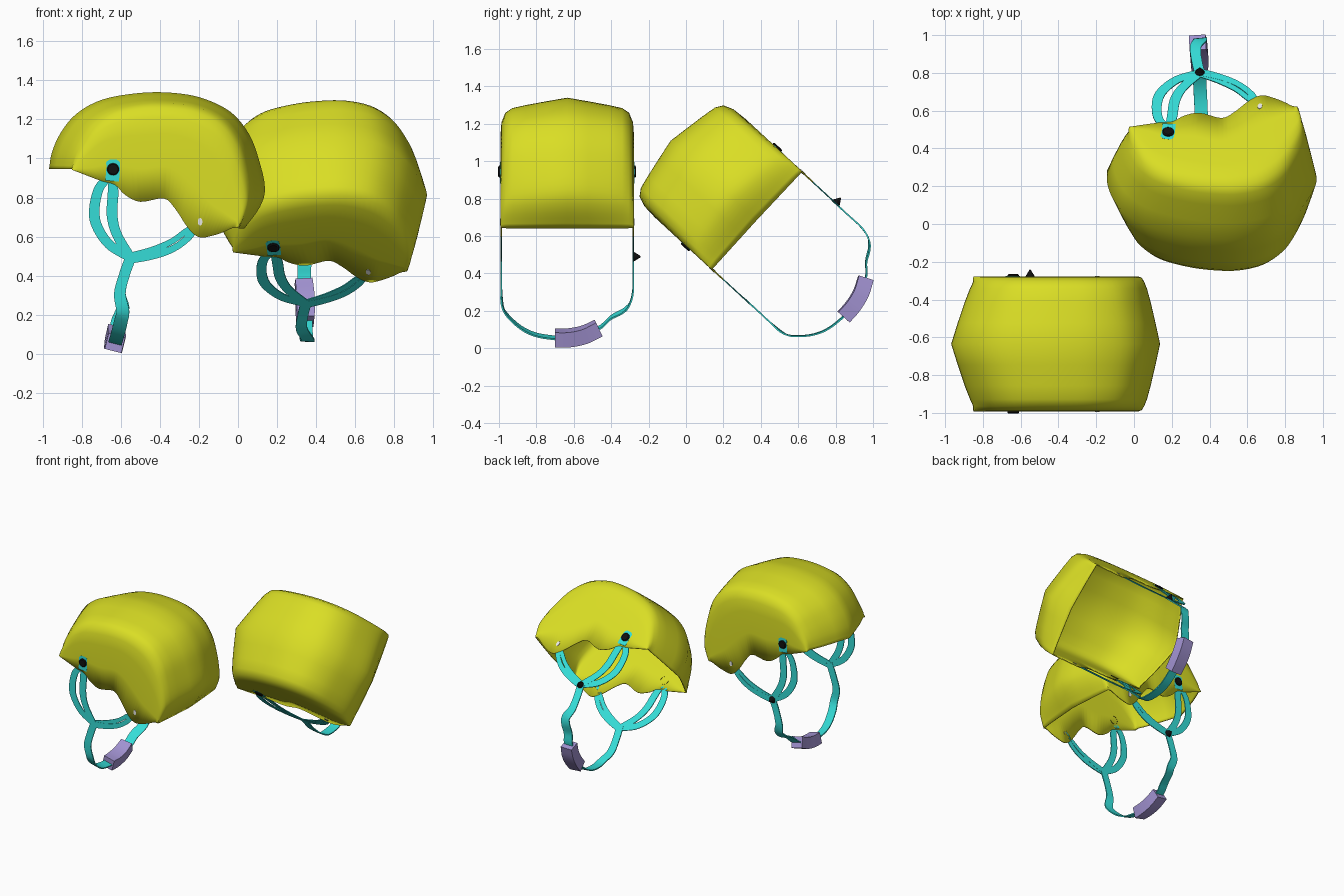
import bpy, math
from mathutils import Vector, Matrix

if "Cube" in bpy.data.objects:
    bpy.data.objects.remove(bpy.data.objects["Cube"])

def material(name, rgb):
    m = bpy.data.materials.new(name)
    m.diffuse_color = (*rgb, 1)
    m.use_nodes = True
    m.node_tree.nodes["Principled BSDF"].inputs["Base Color"].default_value = m.diffuse_color
    return m

YELLOW = material("yellow shell", (0.70, 0.73, 0.018))
CYAN = material("cyan webbing", (0.035, 0.72, 0.68))
LILAC = material("lilac buckle", (0.36, 0.29, 0.64))
BLACK = material("black fittings", (0.005, 0.005, 0.005))
WHITE = material("white eyelet", (0.9, 0.9, 0.88))

# Two placements of the same helmet: upright, and tipped over on its side
UPRIGHT = Matrix.Translation((0, -0.635, 0))
TIPPED = (Matrix.Translation((0.18, 0.002, 0.555))
          @ Matrix.Rotation(math.radians(47.3), 4, 'X')
          @ Matrix.Rotation(math.radians(-10), 4, 'Y')
          @ Matrix.Translation((0.64, 0.35, -0.95)))

def place(name, verts, faces, mat, angle=40, thickness=0):
    me = bpy.data.meshes.new(name)
    me.from_pydata([tuple(v) for v in verts], [], faces)
    me.materials.append(mat)
    me.polygons.foreach_set("use_smooth", [True] * len(me.polygons))
    me.set_sharp_from_angle(angle=math.radians(angle))
    for tag, mtx in (("upright", UPRIGHT), ("tipped", TIPPED)):
        ob = bpy.data.objects.new(f"{name}_{tag}", me)
        bpy.context.collection.objects.link(ob)
        ob.matrix_world = mtx
        if thickness:
            mod = ob.modifiers.new("shell thickness", 'SOLIDIFY')
            mod.thickness, mod.offset = thickness, -1

def spline(points, steps):
    """Catmull-Rom curve through points of any dimension."""
    p = [Vector(q) for q in points]
    p = [2 * p[0] - p[1]] + p + [2 * p[-1] - p[-2]]
    out = []
    for i in range(1, len(p) - 2):
        a, b, c, d = p[i - 1:i + 3]
        for k in range(steps):
            t = k / steps
            out.append(0.5 * (2 * b + (c - a) * t + (2 * a - 5 * b + 4 * c - d) * t * t
                              + (3 * b - a - 3 * c + d) * t ** 3))
    return out + [p[-2]]

def ribbon(name, path, widths, thick, mat, steps=6):
    """Flat band along a path, facing outwards round the head."""
    pts = spline(path, steps)
    n = len(pts)
    verts, faces = [], []
    for i, p in enumerate(pts):
        t = (pts[min(i + 1, n - 1)] - pts[max(i - 1, 0)]).normalized()
        drop = min(0, p.z - 0.35)
        nrm = Vector((0.25 * drop, p.y, drop))
        nrm = (nrm - t * nrm.dot(t)).normalized()
        side = t.cross(nrm)
        f = i / (n - 1) * (len(widths) - 1)
        k = min(int(f), len(widths) - 2)
        w = (widths[k] + (widths[k + 1] - widths[k]) * (f - k)) / 2
        h = thick / 2
        verts += [p + side * w + nrm * h, p - side * w + nrm * h,
                  p - side * w - nrm * h, p + side * w - nrm * h]
        if i:
            a = 4 * i - 4
            faces += [(a + j, a + (j + 1) % 4, a + 4 + (j + 1) % 4, a + 4 + j) for j in range(4)]
    faces += [(3, 2, 1, 0), (4 * n - 4, 4 * n - 3, 4 * n - 2, 4 * n - 1)]
    place(name, verts, faces, mat)

def stud(name, x, z, s, rings, mat, sides=20, stretch=1):
    """Turned fitting on the side of the helmet; rings are (radius, height)."""
    verts, faces = [], []
    for r, h in rings:
        for k in range(sides):
            a = 2 * math.pi * k / sides
            verts.append((x + r * math.cos(a), s * (0.348 + h), z + r * stretch * math.sin(a)))
    for i in range(len(rings) - 1):
        for k in range(sides):
            l, a, b = (k + 1) % sides, i * sides, (i + 1) * sides
            f = (a + k, b + k, b + l, a + l)
            faces.append(f if s > 0 else f[::-1])
    top = [(len(rings) - 1) * sides + k for k in range(sides)]
    faces.append(top[::-1] if s > 0 else top)
    place(name, verts, faces, mat)

# Shell stations from brim to nape: crown line, shoulder line, lower side edge (x, z each)
STATIONS = [
    (-.96, .945, -.845, .945, -.85, .942), (-.945, 1.03, -.83, 1.01, -.78, .915),
    (-.90, 1.13, -.79, 1.09, -.70, .885), (-.82, 1.225, -.73, 1.17, -.63, .865),
    (-.69, 1.295, -.63, 1.235, -.58, .815), (-.50, 1.328, -.48, 1.265, -.50, .778),
    (-.33, 1.328, -.34, 1.265, -.38, .795), (-.18, 1.30, -.21, 1.245, -.32, .74),
    (-.04, 1.23, -.09, 1.185, -.26, .65), (.05, 1.12, -.01, 1.08, -.20, .597),
    (.10, .99, .03, .95, -.13, .605), (.13, .85, .05, .82, -.07, .625),
    (.105, .755, .04, .74, -.03, .643), (.025, .645, 0, .645, -.01, .645)]
SECTION = [(0, 0, 0), (.3, 0, .11), (.62, 0, .22), (.86, 0, .29), (1, .03, .325),
           (1, .13, .344), (1, .3, .35), (1, .65, .35), (1, 1, .35)]
SECTION = [(a, b, -y) for a, b, y in SECTION[:0:-1]] + SECTION
verts, faces, m = [], [], len(SECTION)
rows = spline(STATIONS, 4)
for r in rows:
    crown, shoulder, edge = Vector(r[0:2]), Vector(r[2:4]), Vector(r[4:6])
    for a, b, y in SECTION:
        q = crown.lerp(shoulder, a).lerp(edge, b)
        verts.append((q.x, y, q.y))
for i in range(len(rows) - 1):
    for j in range(m - 1):
        a = i * m + j
        faces.append((a, a + m, a + m + 1, a + 1)[::-1])
place("helmet_shell", verts, faces, YELLOW, angle=60, thickness=0.008)

# Straps and fittings on both sides
for s, side in ((-1, "near"), (1, "far")):
    def flat(points, y=0.355):
        return [(x, s * y, z) for x, z in points]
    ribbon(f"strap_tab_{side}", flat([(-.64, .995), (-.64, .98), (-.64, .94), (-.645, .885)]),
           [.035, .07, .07, .07], .007, CYAN)
    ribbon(f"front_strap_{side}", flat([(-.655, .91), (-.71, .85), (-.735, .75), (-.725, .66),
           (-.66, .56), (-.55, .49)], .353), [.04, .05, .055, .05, .045], .006, CYAN)
    ribbon(f"middle_strap_{side}", flat([(-.64, .91), (-.64, .82), (-.645, .71), (-.62, .61),
           (-.55, .49)], .354), [.045, .055, .055, .05, .05], .006, CYAN)
    ribbon(f"rear_strap_outer_{side}", flat([(-.19, .68), (-.25, .60), (-.33, .54), (-.43, .505),
           (-.56, .485)], .354), [.018, .035, .035, .04, .05], .006, CYAN)
    ribbon(f"rear_strap_inner_{side}", flat([(-.195, .68), (-.27, .625), (-.34, .575), (-.44, .53),
           (-.55, .495)], .353), [.018, .03, .03, .035, .045], .006, CYAN)
    # Stem from the strap junction, down and under the chin
    end = ([(-.59, -.345, .22), (-.60, -.31, .165), (-.615, -.24, .105), (-.625, -.16, .07),
            (-.63, -.05, .053)] if s < 0 else
           [(-.59, .335, .24), (-.60, .30, .2), (-.615, .235, .165), (-.625, .18, .115),
            (-.63, .10, .075)])
    ribbon(f"chin_stem_{side}", flat([(-.545, .505), (-.58, .41), (-.605, .31)], .352) + end,
           [.055, .055, .065, .07, .07, .07], .008, CYAN)
    stud(f"strap_rivet_{side}", -.64, .945, s,
         [(.031, 0), (.031, .016), (.025, .021)], BLACK)
    stud(f"eyelet_{side}", -.194, .676, s, [(.012, 0), (.012, .0125)], WHITE, stretch=1.6)

# Pointed black fastener on the far junction only
stud("junction_fastener", -.55, .49, 1, [(.027, 0), (.027, .006), (.003, .045)], BLACK)

# Curved chin buckle
ribbon("chin_buckle", [(-.63, -.065, .054), (-.63, .01, .056), (-.63, .09, .072), (-.63, .168, .108)],
       [.088, .094, .094, .088], .082, LILAC)
